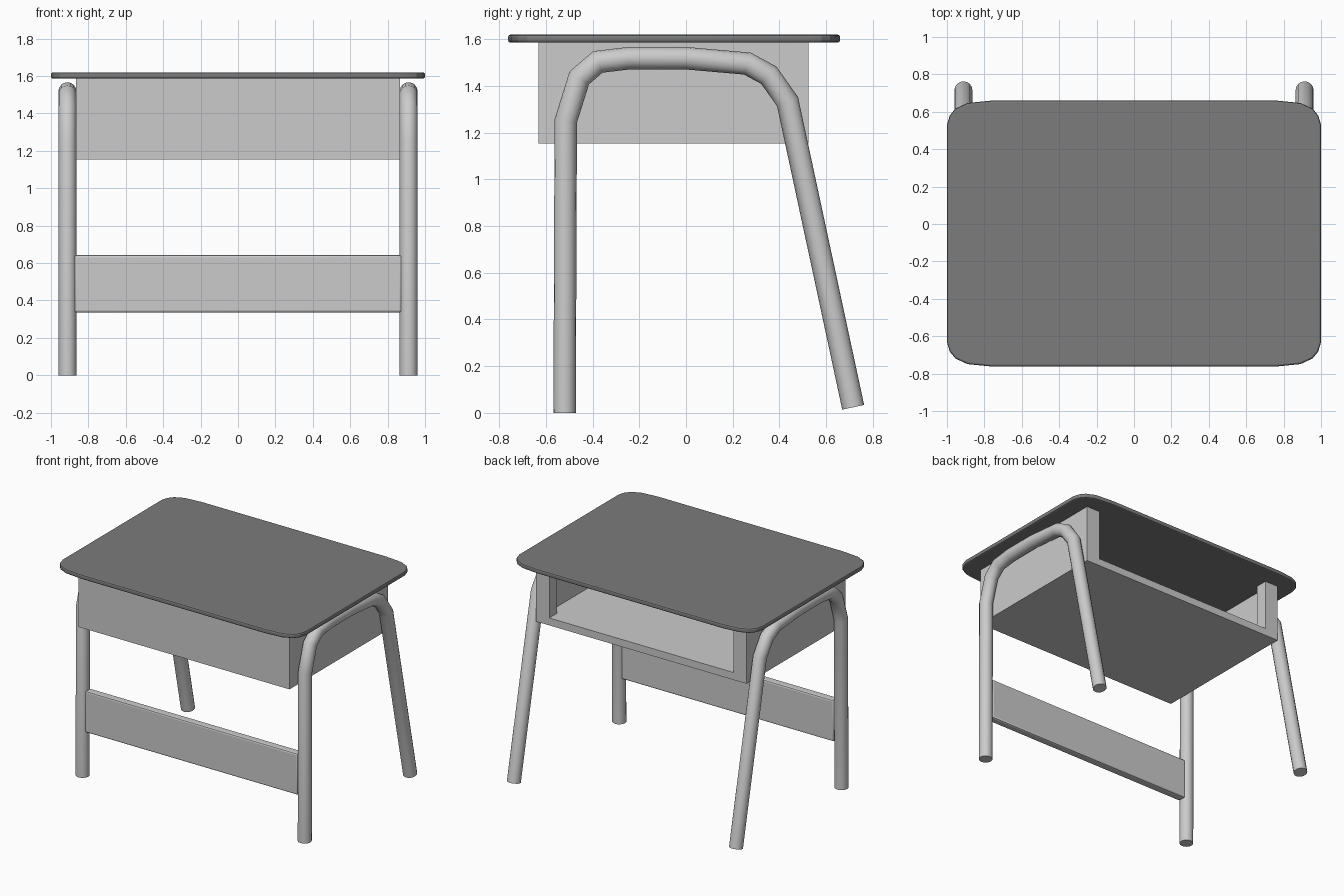
import bpy, bmesh, math
from mathutils import Vector

if "Cube" in bpy.data.objects:
    bpy.data.objects.remove(bpy.data.objects["Cube"])


def grey(name, value):
    mat = bpy.data.materials.new(name)
    mat.diffuse_color = (value, value, value, 1)
    mat.use_nodes = True
    mat.node_tree.nodes["Principled BSDF"].inputs["Base Color"].default_value = mat.diffuse_color
    return mat


DARK = grey("dark_grey", 0.2)
MID = grey("mid_grey", 0.55)


def finish(bm, name, mat=MID, angle=20):
    bmesh.ops.recalc_face_normals(bm, faces=bm.faces)
    me = bpy.data.meshes.new(name)
    bm.to_mesh(me)
    bm.free()
    me.materials.append(mat)
    ob = bpy.data.objects.new(name, me)
    bpy.context.collection.objects.link(ob)
    bpy.ops.object.select_all(action='DESELECT')
    ob.select_set(True)
    bpy.context.view_layer.objects.active = ob
    bpy.ops.object.shade_smooth_by_angle(angle=math.radians(angle))
    return ob


def box(name, lo, hi, bevel=0):
    lo, hi = Vector(lo), Vector(hi)
    bm = bmesh.new()
    bmesh.ops.create_cube(bm, size=1)
    for v in bm.verts:
        v.co = (lo + hi) / 2 + v.co * (hi - lo)
    if bevel:
        bmesh.ops.bevel(bm, geom=bm.edges[:], offset=bevel, segments=2,
                        profile=0.5, affect='EDGES')
    return finish(bm, name)


def tube(name, x, path, r, sides=16):
    """Sweep a circle along a (y, z) path with mitred bends and flat ends."""
    bm = bmesh.new()
    pts = [Vector(p) for p in path]
    rings = []
    for i, p in enumerate(pts):
        a = (p - pts[i - 1]).normalized() if i else None
        b = (pts[i + 1] - p).normalized() if i < len(pts) - 1 else None
        a, b = a or b, b or a
        t = (a + b).normalized()
        n = Vector((-t.y, t.x)) / t.dot(a)
        ring = []
        for k in range(sides):
            ang = 2 * math.pi * k / sides
            q = p + n * r * math.sin(ang)
            ring.append(bm.verts.new((x + r * math.cos(ang), q.x, q.y)))
        rings.append(ring)
    for r0, r1 in zip(rings, rings[1:]):
        for k in range(sides):
            j = (k + 1) % sides
            bm.faces.new((r0[k], r0[j], r1[j], r1[k]))
    bm.faces.new(rings[0])
    bm.faces.new(rings[-1])
    return finish(bm, name, angle=40)


# Tabletop: slab with soft rounded corners and a rounded rim
corner = [(0, 0.13), (0.015, 0.08), (0.045, 0.043), (0.11, 0.013), (0.24, 0)]
y0, y1 = -0.762, 0.66
outline = [(1 - a, y1 - b) for a, b in corner]
outline += [(-1 + a, y1 - b) for a, b in reversed(corner)]
outline += [(-1 + a, y0 + b) for a, b in corner]
outline += [(1 - a, y0 + b) for a, b in reversed(corner)]
bm = bmesh.new()
base = bm.faces.new([bm.verts.new((x, y, 1.586)) for x, y in outline])
ext = bmesh.ops.extrude_face_region(bm, geom=[base], use_keep_orig=True)
for v in ext['geom']:
    if isinstance(v, bmesh.types.BMVert):
        v.co.z = 1.62
rim = [e for e in bm.edges if abs(e.verts[0].co.z - e.verts[1].co.z) < 1e-5]
bmesh.ops.bevel(bm, geom=rim, offset=0.01, segments=2, profile=0.5, affect='EDGES')
finish(bm, "tabletop", DARK)

# Book box, open at the back, with thicker posts beside the opening
X, F, B, Z0, Z1 = 0.865, -0.632, 0.524, 1.153, 1.588
box("box_floor", (-X, F, Z0), (X, B, Z0 + 0.055))
box("box_front", (-X, F, Z0 + 0.055), (X, F + 0.05, Z1))
for s, side in ((-1, "left"), (1, "right")):
    def span(a, b):
        return min(s * a, s * b), max(s * a, s * b)
    a, b = span(X - 0.05, X)
    box("box_side_" + side, (a, F + 0.05, Z0 + 0.055), (b, B - 0.09, Z1))
    a, b = span(X - 0.11, X)
    box("box_post_" + side, (a, B - 0.09, Z0 + 0.055), (b, B, Z1))

# Bent tube leg frames
leg = [(-0.52, 0), (-0.515, 1.25), (-0.457, 1.435), (-0.378, 1.503),
       (-0.245, 1.519), (0, 1.519), (0.263, 1.496), (0.355, 1.446),
       (0.435, 1.333), (0.716, 0.024)]
for s, side in ((-1, "left"), (1, "right")):
    tube("leg_frame_" + side, s * 0.912, leg, 0.048)

# Stretcher board between the front legs
box("stretcher_board", (-0.875, -0.548, 0.336), (0.875, -0.488, 0.643), 0.012)
